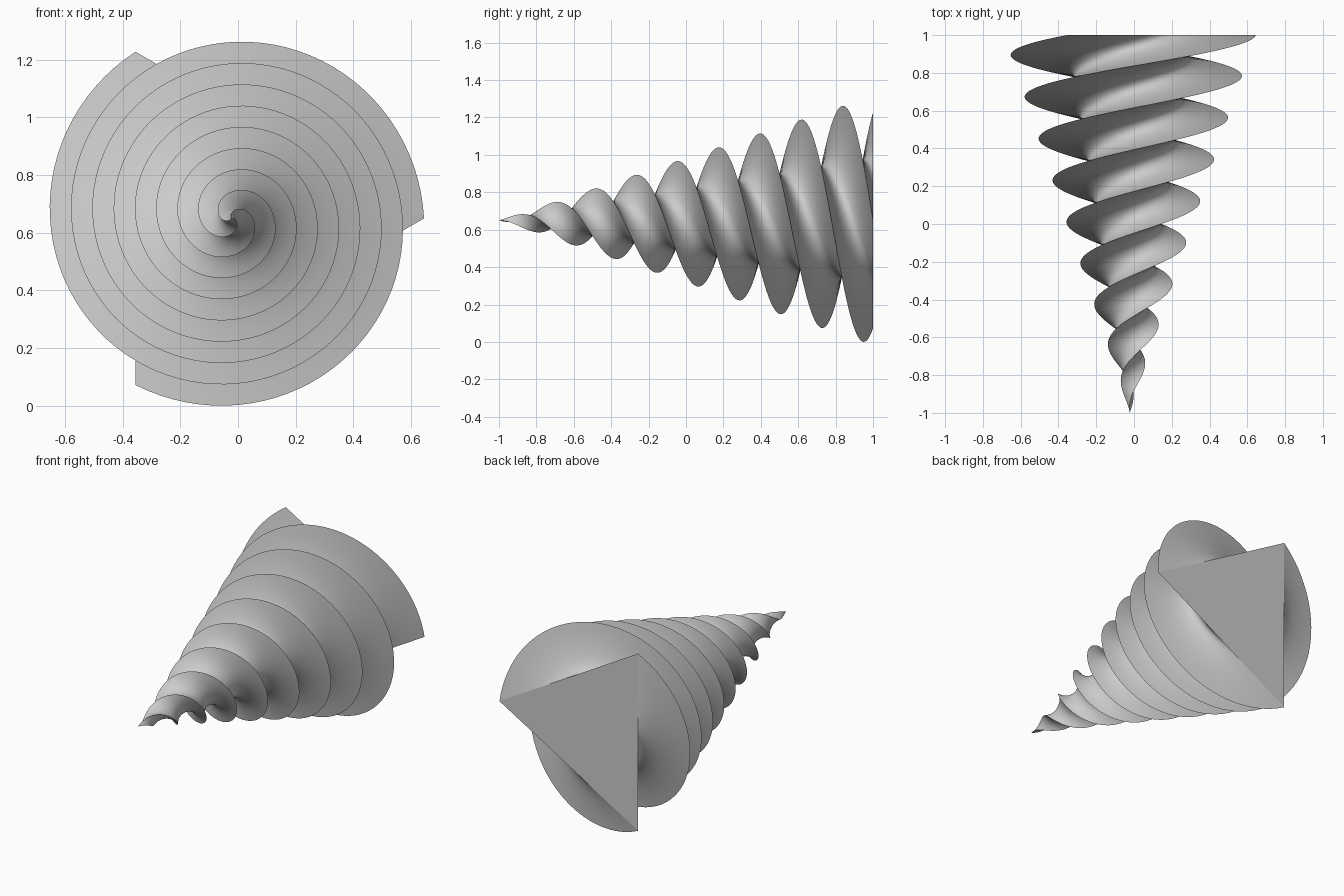
import bpy
import bmesh
import math

cube = bpy.data.objects.get("Cube")
if cube:
    bpy.data.objects.remove(cube, do_unlink=True)

SIDES, STEPS, LAYERS = 3, 32, 270
RADIUS, LENGTH, TURNS = 0.667, 2.0, 3
CENTRE_X, CENTRE_Z = -0.022, 0.65


def corner(index, t):
    """Corner of the twisted triangle at t: 0 is the tip, 1 the base."""
    angle = math.tau * (index / SIDES + TURNS * (1 - t))
    return RADIUS * t * math.cos(angle), RADIUS * t * math.sin(angle)


def ring(bm, t):
    """One triangular cross-section with evenly divided straight sides."""
    verts = []
    for side in range(SIDES):
        (ax, az), (bx, bz) = corner(side, t), corner(side + 1, t)
        for step in range(STEPS):
            f = step / STEPS
            verts.append(bm.verts.new((CENTRE_X + ax + (bx - ax) * f,
                                       LENGTH * (t - 0.5),
                                       CENTRE_Z + az + (bz - az) * f)))
    return verts


bm = bmesh.new()
tip = bm.verts.new((CENTRE_X, -LENGTH / 2, CENTRE_Z))
rings = [ring(bm, (i + 1) / LAYERS) for i in range(LAYERS)]
count = SIDES * STEPS

# Tip and twisted sides
for i in range(count):
    j = (i + 1) % count
    bm.faces.new((tip, rings[0][i], rings[0][j]))
    for low, high in zip(rings, rings[1:]):
        bm.faces.new((low[i], high[i], high[j], low[j]))
for face in bm.faces:
    face.smooth = True

# Flat triangular base
hub = bm.verts.new((CENTRE_X, LENGTH / 2, CENTRE_Z))
for i in range(count):
    j = (i + 1) % count
    bm.faces.new((rings[-1][j], rings[-1][i], hub))
    bm.edges.get((rings[-1][i], rings[-1][j])).smooth = False

# Keep the three spiral ridges crisp
for k in range(0, count, STEPS):
    for low, high in zip(rings, rings[1:]):
        bm.edges.get((low[k], high[k])).smooth = False

bmesh.ops.recalc_face_normals(bm, faces=bm.faces)
mesh = bpy.data.meshes.new("twisted_spike")
bm.to_mesh(mesh)
bm.free()

# Single grey material
grey = bpy.data.materials.new("plain_grey")
grey.use_nodes = True
colour = (0.6, 0.6, 0.6, 1)
grey.diffuse_color = colour
grey.node_tree.nodes["Principled BSDF"].inputs["Base Color"].default_value = colour
mesh.materials.append(grey)

spike = bpy.data.objects.new("twisted_spike", mesh)
bpy.context.collection.objects.link(spike)
